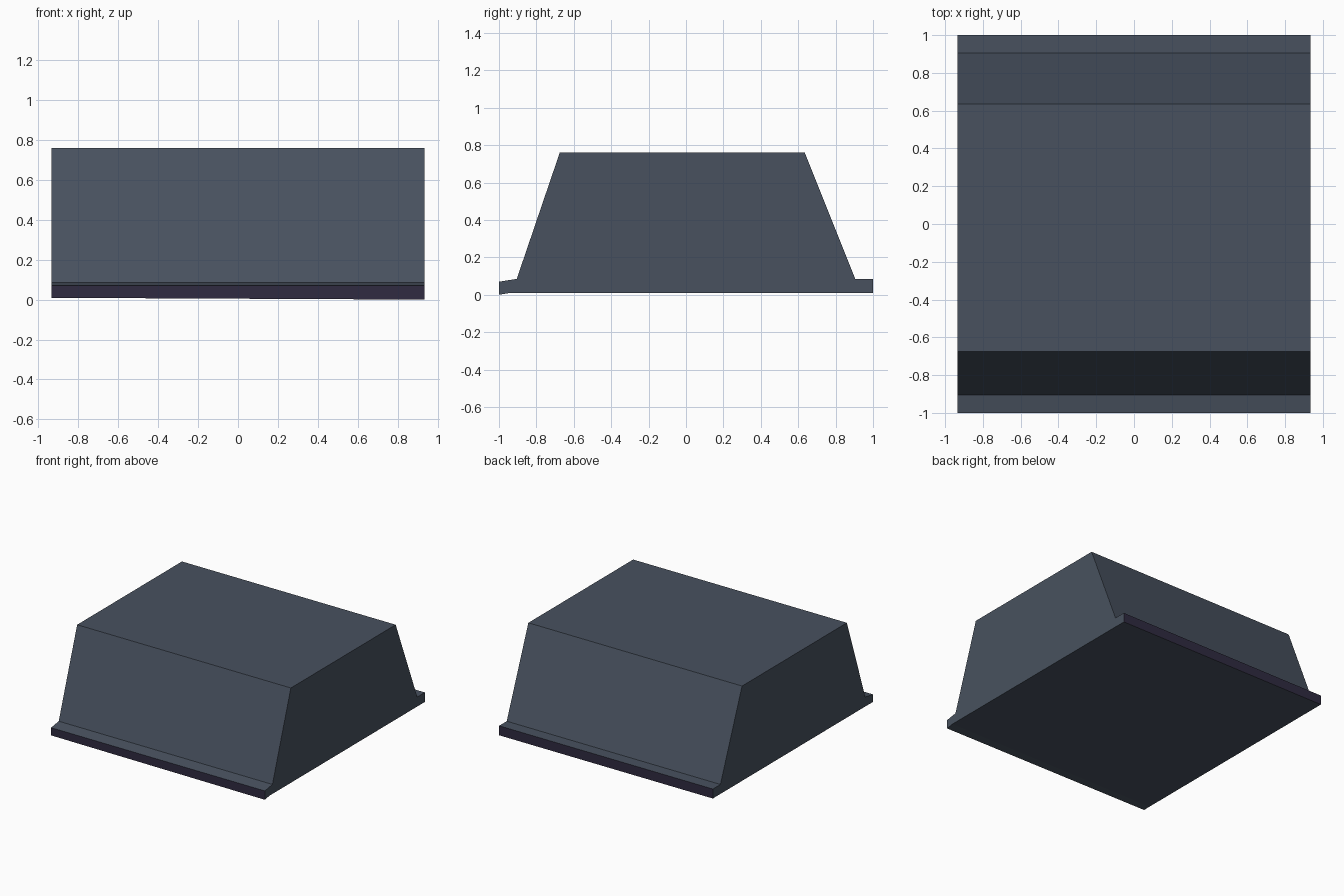
import bpy, bmesh

if "Cube" in bpy.data.objects:
    bpy.data.objects.remove(bpy.data.objects["Cube"])

HALF = 0.935  # half width along x


def material(name, rgb):
    m = bpy.data.materials.new(name)
    m.diffuse_color = (*rgb, 1.0)
    m.use_nodes = True
    m.node_tree.nodes["Principled BSDF"].inputs["Base Color"].default_value = m.diffuse_color
    return m


slate = material("slate grey", (0.065, 0.083, 0.114))
violet = material("dark violet", (0.029, 0.024, 0.053))

# Side profile (y, z): tapered body with a thin lip at front and back
profile = [(-1.0, 0.004), (-1.0, 0.07), (-0.905, 0.085), (-0.675, 0.76),
           (0.635, 0.76), (0.905, 0.085), (1.0, 0.085), (1.0, 0.01),
           (-0.94, 0.01)]

bm = bmesh.new()
left = [bm.verts.new((-HALF, y, z)) for y, z in profile]
right = [bm.verts.new((HALF, y, z)) for y, z in profile]
left[0].co.z, right[0].co.z = 0.009, 0.0  # slightly skewed front lower edge
bm.faces.new(left)
bm.faces.new(right)
n = len(profile)
for i in range(n):
    j = (i + 1) % n
    bm.faces.new((left[i], left[j], right[j], right[i]))
bmesh.ops.recalc_face_normals(bm, faces=bm.faces)

# Vertical lip edges at front and back are violet
for f in bm.faces:
    if all(abs(v.co.y) > 0.999 for v in f.verts):
        f.material_index = 1

mesh = bpy.data.meshes.new("tapered_block")
bm.to_mesh(mesh)
bm.free()
mesh.materials.append(slate)
mesh.materials.append(violet)
obj = bpy.data.objects.new("tapered_block", mesh)
bpy.context.collection.objects.link(obj)
